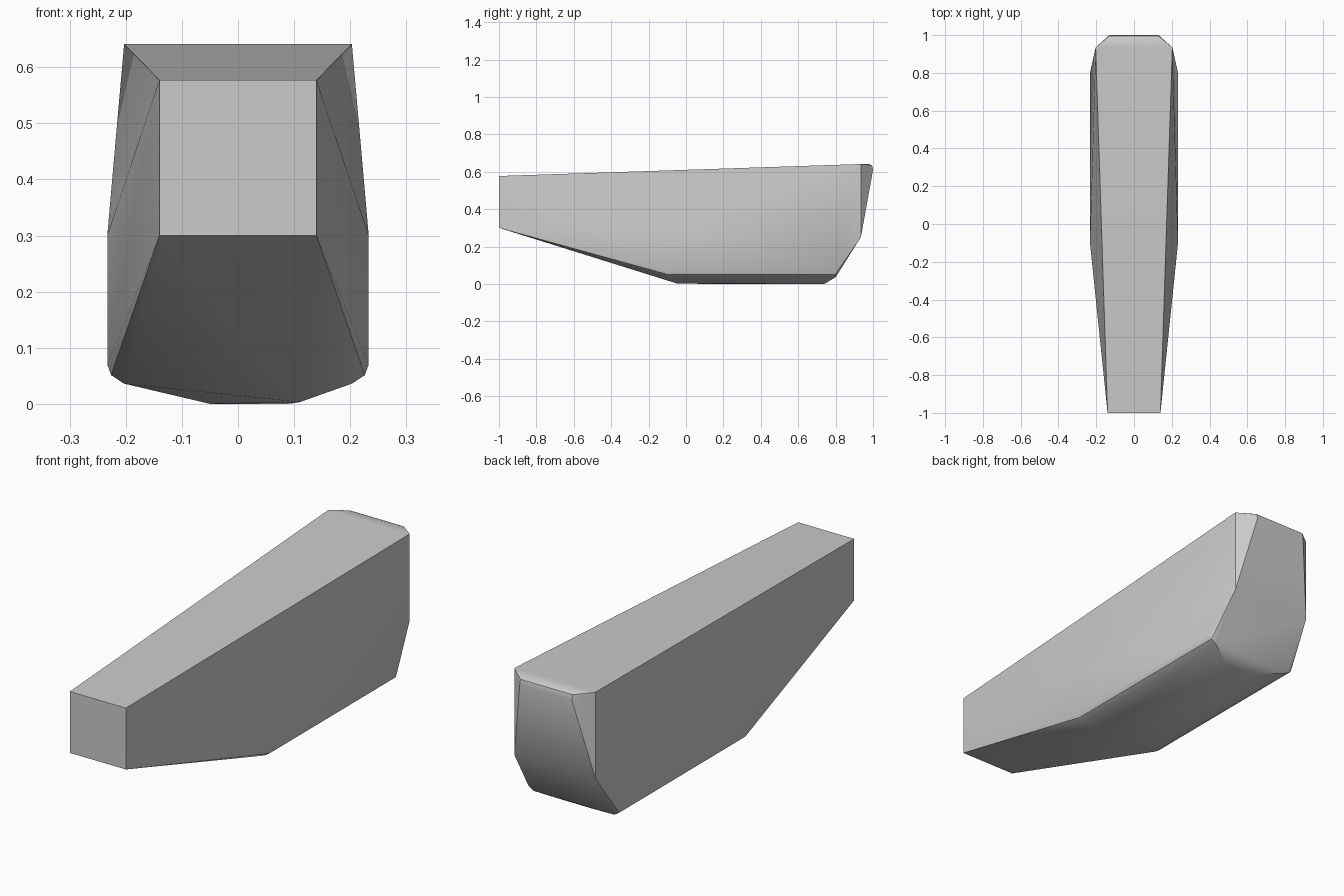
import bpy
import bmesh

cube = bpy.data.objects.get("Cube")
if cube:
    bpy.data.objects.remove(cube, do_unlink=True)

# One flat grey
grey = bpy.data.materials.new("plain grey")
grey.use_nodes = True
colour = (0.6, 0.6, 0.6, 1)
grey.diffuse_color = colour
grey.node_tree.nodes["Principled BSDF"].inputs["Base Color"].default_value = colour

# Corners of one half, mirrored across x
nose = [(0.14, -1, 0.577), (0.14, -1, 0.3)]
shoulder = [(0.233, -0.1, 0.3)]
tail = [(0.203, 0.935, 0.641), (0.203, 0.935, 0.25),
        (0.13, 0.98, 0.641), (0.13, 0.995, 0.633), (0.13, 1, 0.61)]
# Rounded lower edge runs along the widest part
lower_edge = [(x, y, z) for y in (-0.1, 0.8)
              for x, z in ((0.233, 0.07), (0.226, 0.051), (0.203, 0.036))]
half = nose + shoulder + tail + lower_edge

# Slightly uneven underside keel
keel = [(-0.05, 0.12, 0), (0.11, -0.05, 0.003), (-0.05, 0.74, 0), (0.09, 0.74, 0)]

bm = bmesh.new()
for x, y, z in half:
    for side in (-1, 1):
        bm.verts.new((side * x, y, z))
for point in keel:
    bm.verts.new(point)
hull = bmesh.ops.convex_hull(bm, input=bm.verts)
loose = [v for v in bm.verts if not v.link_faces]
bmesh.ops.delete(bm, geom=loose, context="VERTS")
bmesh.ops.dissolve_limit(bm, angle_limit=0.005, verts=bm.verts, edges=bm.edges)
bmesh.ops.recalc_face_normals(bm, faces=bm.faces)

mesh = bpy.data.meshes.new("tapered_body")
bm.to_mesh(mesh)
bm.free()
mesh.materials.append(grey)
body = bpy.data.objects.new("tapered_body", mesh)
bpy.context.collection.objects.link(body)

# Soft lower edge, crisp main corners
bpy.ops.object.select_all(action="DESELECT")
body.select_set(True)
bpy.context.view_layer.objects.active = body
bpy.ops.object.shade_smooth_by_angle(angle=0.55)
